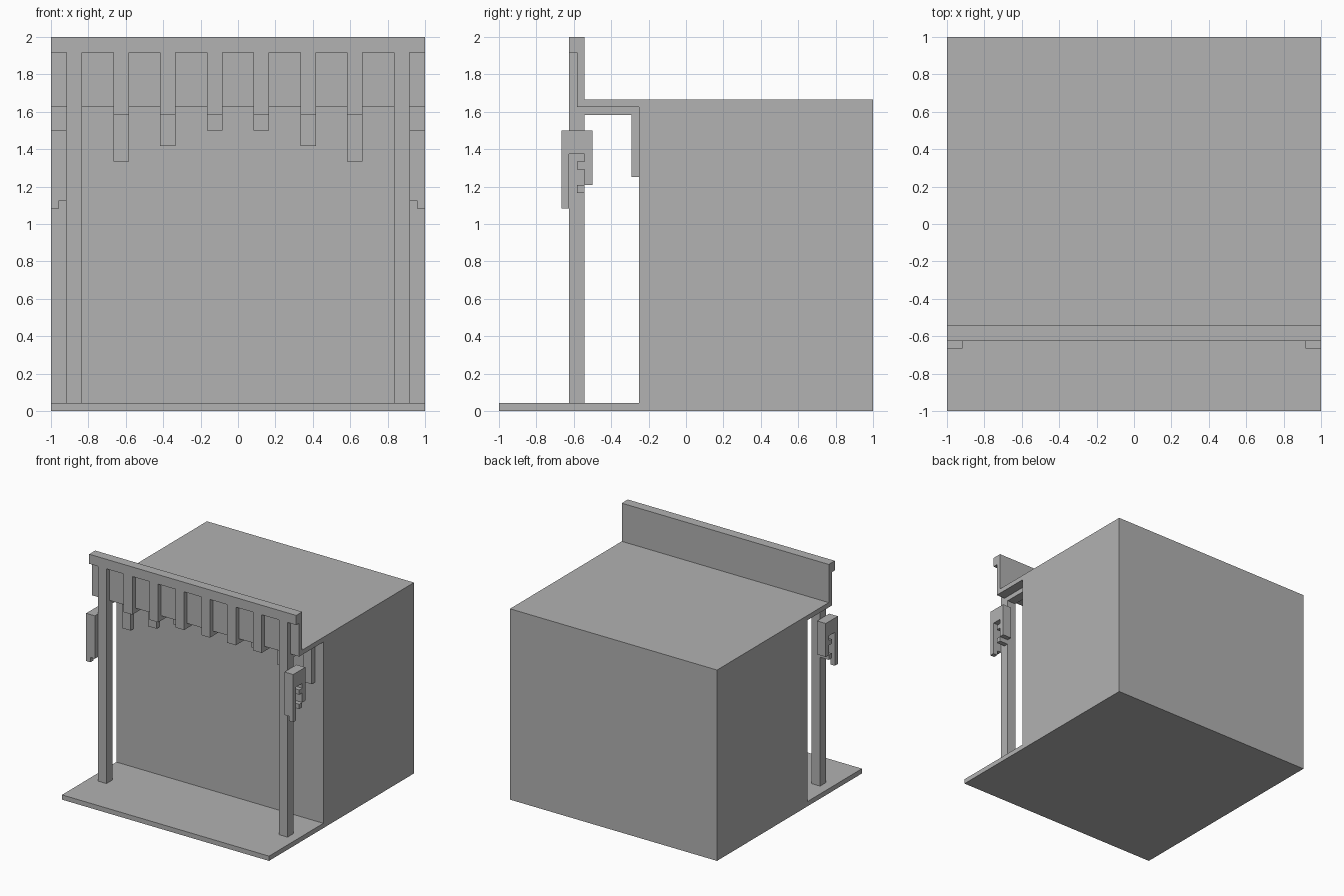
import bpy
import bmesh

U = 1 / 24  # the model sits on a regular grid of this step

default = bpy.data.objects.get("Cube")
if default:
    bpy.data.objects.remove(default)

GREY = (0.445, 0.445, 0.445, 1)
grey = bpy.data.materials.new("plain_grey")
grey.use_nodes = True
grey.diffuse_color = GREY
grey.node_tree.nodes["Principled BSDF"].inputs["Base Color"].default_value = GREY


def extrude_profile(name, x0, x1, profile):
    """Extrude a (y, z) outline along x, all in grid steps."""
    bm = bmesh.new()
    outline = bm.faces.new([bm.verts.new((x0 * U, y * U, z * U)) for y, z in profile])
    result = bmesh.ops.extrude_face_region(bm, geom=[outline])
    moved = [v for v in result["geom"] if isinstance(v, bmesh.types.BMVert)]
    bmesh.ops.translate(bm, verts=moved, vec=((x1 - x0) * U, 0, 0))
    bmesh.ops.recalc_face_normals(bm, faces=bm.faces)
    mesh = bpy.data.meshes.new(name)
    bm.to_mesh(mesh)
    bm.free()
    mesh.materials.append(grey)
    obj = bpy.data.objects.new(name, mesh)
    bpy.context.collection.objects.link(obj)
    return obj


def box(name, x0, x1, y0, y1, z0, z1):
    return extrude_profile(name, x0, x1, [(y0, z0), (y1, z0), (y1, z1), (y0, z1)])


def mirrored(name, x0, x1, profile):
    """Make a left part and its mirror image on the right."""
    extrude_profile("left_" + name, x0, x1, profile)
    extrude_profile("right_" + name, -x1, -x0, profile)


# Building body: porch floor, main block, porch roof, sign board and top beam
extrude_profile("building_body", -24, 24, [
    (-24, 0), (24, 0), (24, 40), (-13, 40), (-13, 48), (-15, 48),
    (-15, 46), (-14, 46), (-14, 39), (-6, 39), (-6, 1), (-24, 1)])

# Ribs run down the sign board, under the roof and down the wall
for i, wall_bottom in enumerate((36, 34, 32, 30)):
    x = 2 + 6 * i
    mirrored(f"rib_{i + 1}", x, x + 2, [
        (-15, 46), (-15, 38), (-7, 38), (-7, wall_bottom),
        (-6, wall_bottom), (-6, 39), (-14, 39), (-14, 46)])

# Porch posts
mirrored("porch_post", 20, 22, [(-15, 1), (-13, 1), (-13, 38), (-15, 38)])

# Hooked side brackets with a catch inside, beside each post
mirrored("side_bracket", 22, 24, [
    (-16, 27), (-15, 27), (-15, 33), (-13, 33), (-13, 32), (-14, 32),
    (-14, 31), (-13, 31), (-13, 29), (-12, 29), (-12, 36), (-16, 36)])
mirrored("bracket_tip", 23, 24, [(-16, 26), (-15, 26), (-15, 27), (-16, 27)])
mirrored("bracket_catch", 22, 24, [(-14, 28), (-13, 28), (-13, 29), (-14, 29)])
